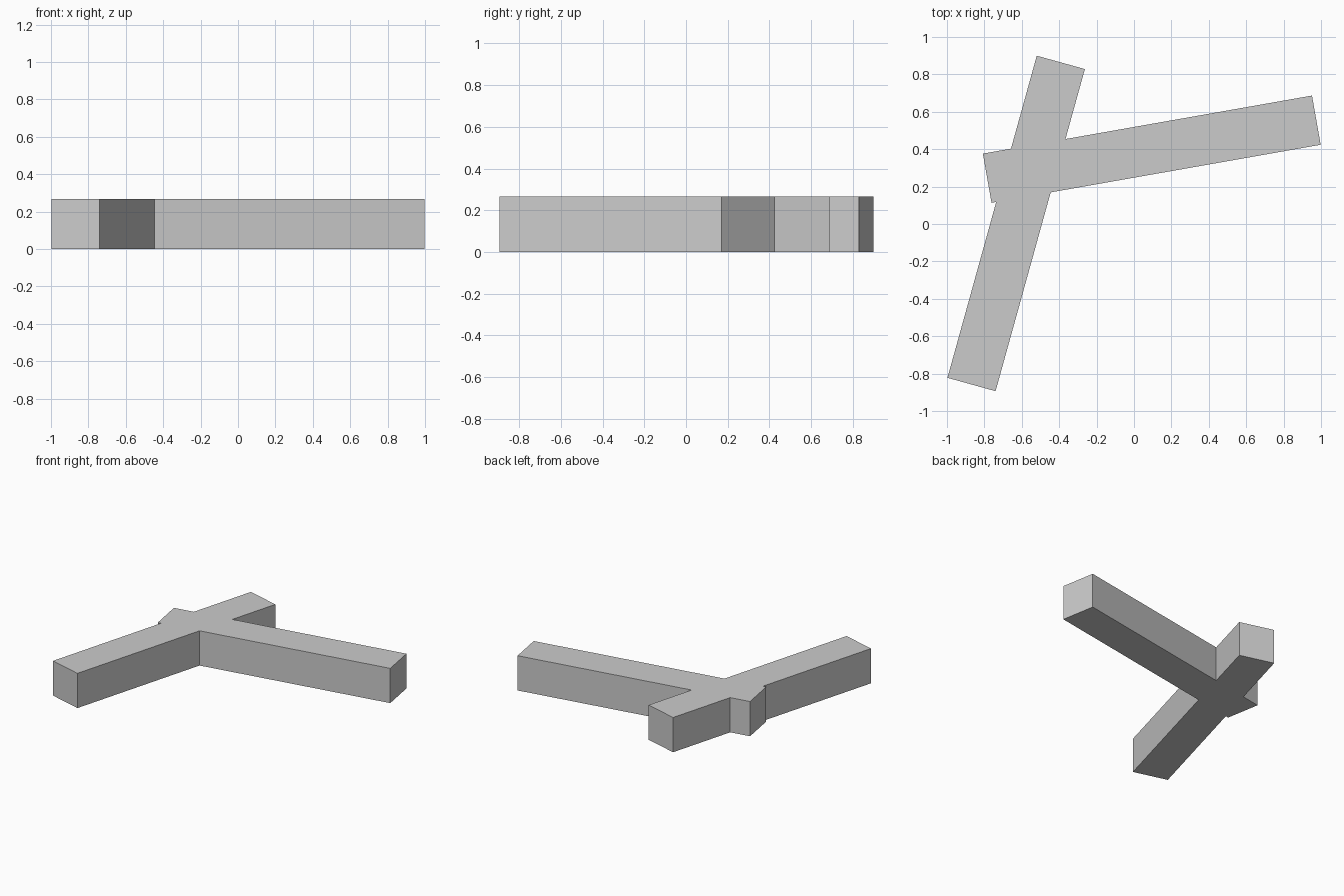
import bpy
from math import radians

if "Cube" in bpy.data.objects:
    bpy.data.objects.remove(bpy.data.objects["Cube"], do_unlink=True)

LENGTH, THICK = 1.787, 0.267

grey = bpy.data.materials.new("plain_grey")
grey.use_nodes = True
colour = (0.6, 0.6, 0.6, 1)
grey.diffuse_color = colour
grey.node_tree.nodes["Principled BSDF"].inputs["Base Color"].default_value = colour


def beam(name, x, y, angle):
    """Square beam lying flat on the ground, turned about z."""
    bpy.ops.mesh.primitive_cube_add(size=1, location=(x, y, THICK / 2),
                                    rotation=(0, 0, radians(angle)))
    ob = bpy.context.object
    ob.name = name
    ob.scale = (LENGTH, THICK, THICK)
    bpy.ops.object.transform_apply(location=False, rotation=False, scale=True)
    ob.data.materials.append(grey)
    return ob


# Two beams that cross and share their top and bottom planes
short_arm = beam("cross_beam", -0.63, 0.003, 74.5)
crossed = beam("crossed_beams", 0.095, 0.4, 10)

# Merge them into one solid
union = crossed.modifiers.new("union", "BOOLEAN")
union.operation = "UNION"
union.solver = "EXACT"
union.object = short_arm
bpy.context.view_layer.objects.active = crossed
bpy.ops.object.modifier_apply(modifier=union.name)
bpy.data.objects.remove(short_arm, do_unlink=True)
